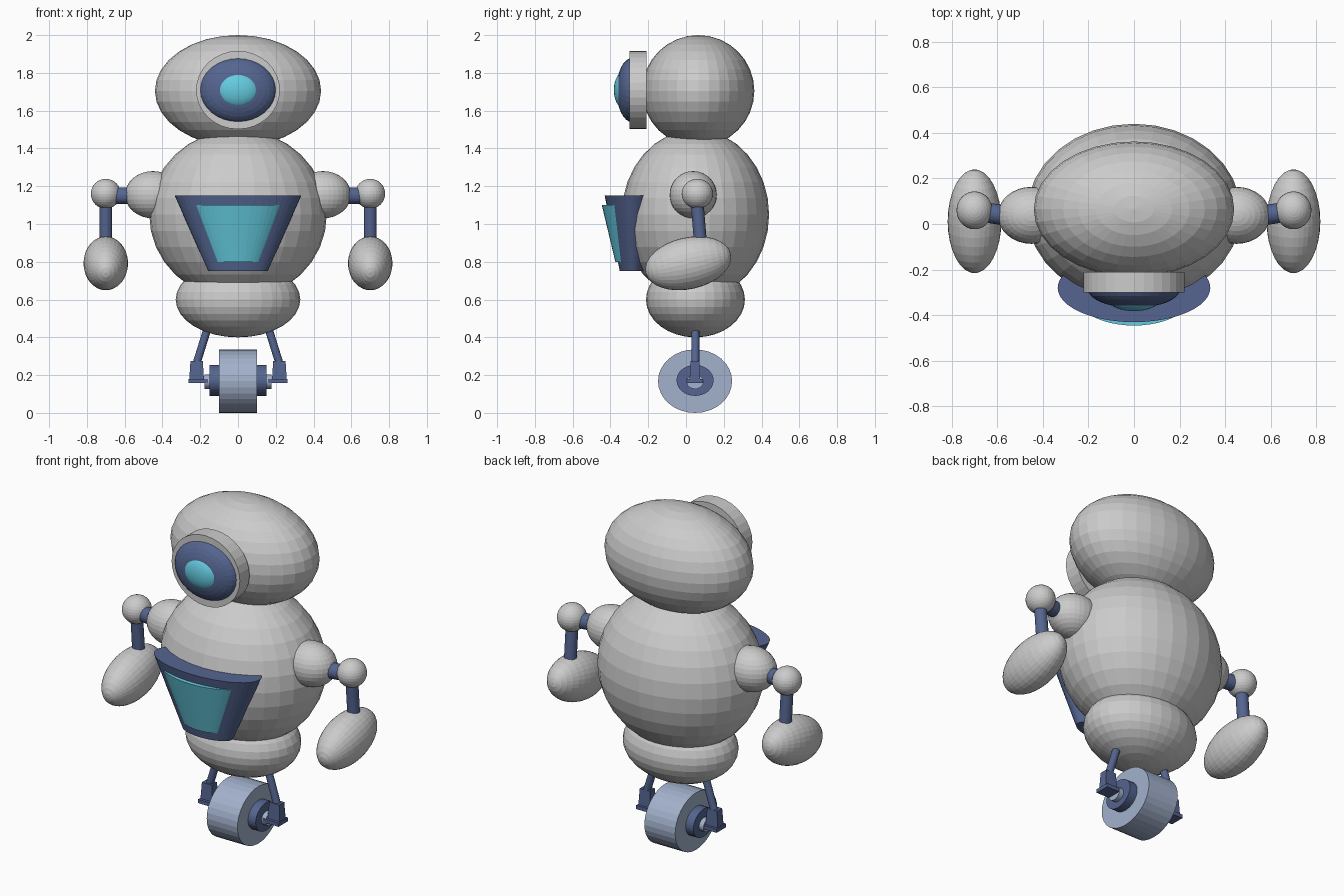
import bpy
from math import radians, pi
from mathutils import Vector

if "Cube" in bpy.data.objects:
    bpy.data.objects.remove(bpy.data.objects["Cube"])


def material(name, rgb):
    m = bpy.data.materials.new(name)
    m.diffuse_color = (*rgb, 1)
    m.use_nodes = True
    m.node_tree.nodes["Principled BSDF"].inputs["Base Color"].default_value = m.diffuse_color
    return m


navy = material("navy", (0.09, 0.13, 0.28))
cyan = material("cyan", (0.13, 0.60, 0.75))
steel = material("steel", (0.36, 0.44, 0.60))


def finish(name, mat=None):
    ob = bpy.context.object
    ob.name = name
    if mat:
        ob.data.materials.append(mat)
    return ob


def ellipsoid(name, loc, radii, mat=None, rot_x=0.0, seg=32, rings=16):
    bpy.ops.mesh.primitive_uv_sphere_add(segments=seg, ring_count=rings, radius=1,
                                         location=loc, rotation=(rot_x, 0, 0))
    bpy.context.object.scale = radii
    return finish(name, mat)


def drum(name, loc, radii, mat=None, rot=(0, 0, 0)):
    """Elliptical cylinder; radii = local x, y and half length."""
    bpy.ops.mesh.primitive_cylinder_add(vertices=32, radius=1, depth=2,
                                        location=loc, rotation=rot)
    bpy.context.object.scale = radii
    return finish(name, mat)


def rod(name, a, b, radius, mat):
    a, b = Vector(a), Vector(b)
    rot = (b - a).to_track_quat('Z', 'Y').to_euler()
    return drum(name, (a + b) / 2, (radius, radius, (b - a).length / 2), mat, rot)


def panel(name, y, z0, z1, r_low, r_high, ratio, mat):
    """Elliptical truncated cone, wider at the top; ratio = depth / width."""
    bpy.ops.mesh.primitive_cone_add(vertices=48, radius1=r_low, radius2=r_high,
                                    depth=z1 - z0, location=(0, y, (z0 + z1) / 2))
    bpy.context.object.scale = (1, ratio, 1)
    return finish(name, mat)


def box(name, loc, size, mat, top_scale=1.0):
    bpy.ops.mesh.primitive_cube_add(size=1, location=loc)
    ob = finish(name, mat)
    for v in ob.data.vertices:
        if v.co.z > 0:
            v.co.x *= top_scale
            v.co.y *= top_scale
    ob.scale = size
    return ob


# Head, torso and hips
ellipsoid("head", (0, 0.065, 1.705), (0.44, 0.297, 0.295))
ellipsoid("torso", (0, 0.05, 1.05), (0.47, 0.39, 0.45))
ellipsoid("hips", (0, 0.05, 0.60), (0.33, 0.262, 0.20))

# Eye
drum("eye_housing", (0, -0.255, 1.709), (0.222, 0.207, 0.045), None, (pi / 2, 0, 0))
ellipsoid("eye_lens", (0, -0.285, 1.709), (0.203, 0.17, 0.083), navy, pi / 2)
ellipsoid("eye_pupil", (0, -0.335, 1.709), (0.11, 0.092, 0.047), cyan, pi / 2)

# Chest panel and its screen
panel("chest_panel", -0.28, 0.75, 1.15, 0.157, 0.335, 0.45, navy)
panel("chest_screen", -0.30, 0.80, 1.10, 0.135, 0.265, 0.55, cyan)

# Arms and wheel fork, both sides
for side, s in (("left", -1), ("right", 1)):
    ellipsoid(side + "_shoulder", (s * 0.45, 0.038, 1.155), (0.148, 0.125, 0.125))
    rod(side + "_upper_arm", (s * 0.45, 0.02, 1.15), (s * 0.70, 0.058, 1.15), 0.044, navy)
    ellipsoid(side + "_elbow", (s * 0.70, 0.06, 1.16), (0.079, 0.083, 0.079))
    rod(side + "_forearm", (s * 0.70, 0.055, 1.16), (s * 0.70, 0.08, 0.86), 0.034, navy)
    ellipsoid(side + "_hand", (s * 0.70, 0.012, 0.792), (0.118, 0.137, 0.231), None,
              radians(102.5))
    rod(side + "_fork_leg", (s * 0.145, 0.05, 0.50), (s * 0.226, 0.05, 0.24), 0.021, navy)
    box(side + "_fork_block", (s * 0.219, 0.047, 0.225), (0.078, 0.056, 0.10), navy, 0.84)
    box(side + "_fork_plate", (s * 0.21, 0.046, 0.169), (0.104, 0.086, 0.022), navy)

# Wheel, hub and axle
across = (0, pi / 2, 0)
drum("wheel", (0, 0.048, 0.168), (0.168, 0.196, 0.10), steel, across)
drum("wheel_hub", (0, 0.048, 0.172), (0.082, 0.098, 0.15), navy, across)
drum("wheel_axle", (0, 0.048, 0.165), (0.038, 0.045, 0.178), steel, across)
